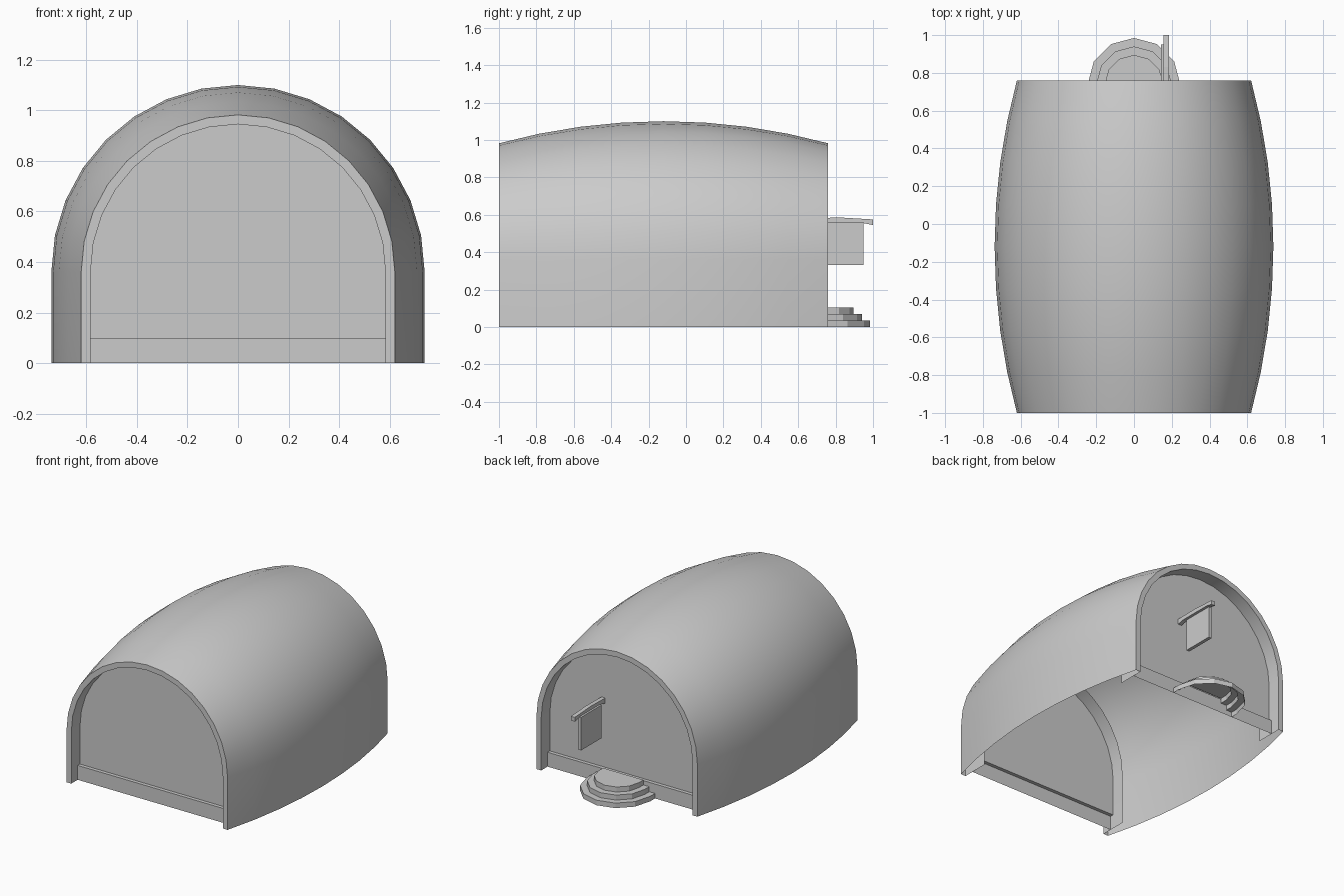
import bpy, math

if "Cube" in bpy.data.objects:
    bpy.data.objects.remove(bpy.data.objects["Cube"])

Z0 = 0.362          # height where the straight walls turn into the arch
Y_FRONT, Y_BACK = -1.0, 0.76


def make(name, verts, faces, smooth=False):
    mesh = bpy.data.meshes.new(name)
    mesh.from_pydata(verts, [], faces)
    mesh.update()
    obj = bpy.data.objects.new(name, mesh)
    bpy.context.collection.objects.link(obj)
    if smooth:
        bpy.ops.object.select_all(action='DESELECT')
        obj.select_set(True)
        bpy.context.view_layer.objects.active = obj
        bpy.ops.object.shade_smooth_by_angle(angle=math.radians(30))
    return obj


def arch(r, y, base=0.0, n=16):
    """Upright walls with a half-round top, running from +x over to -x."""
    pts = [(r, y, base)]
    for k in range(n + 1):
        a = math.pi * k / n
        pts.append((r * math.cos(a), y, Z0 + r * math.sin(a)))
    return pts + [(-r, y, base)]


def loft(name, rings, smooth=False, caps=False):
    n = len(rings[0])
    verts = [p for ring in rings for p in ring]
    faces = [(i * n + j, (i + 1) * n + j, (i + 1) * n + j + 1, i * n + j + 1)
             for i in range(len(rings) - 1) for j in range(n - 1)]
    if caps:
        faces.append(tuple(range((len(rings) - 1) * n, len(rings) * n)))
    return make(name, verts, faces, smooth)


def prism_x(name, profile, x0, x1):
    """Extrude a y-z profile along x."""
    n = len(profile)
    verts = [(x, y, z) for x in (x0, x1) for y, z in profile]
    faces = [tuple(reversed(range(n))), tuple(range(n, 2 * n))]
    faces += [(k, (k + 1) % n, n + (k + 1) % n, n + k) for k in range(n)]
    return make(name, verts, faces)


# Bulging shell skin with a rim and an inner collar at each end
R_END, R_IN, BULGE = 0.62, 0.583, 0.118
half = (Y_BACK - Y_FRONT) / 2
mid = (Y_BACK + Y_FRONT) / 2
big = (half ** 2 + BULGE ** 2) / (2 * BULGE)
sweep = math.asin(half / big)
sections = [(-0.81, R_IN), (Y_FRONT, R_IN)]
for k in range(9):
    a = sweep * (k / 4 - 1)
    sections.append((mid + big * math.sin(a),
                     R_END + BULGE - big * (1 - math.cos(a))))
sections += [(Y_BACK, R_IN), (0.57, R_IN)]
loft("shell", [arch(r, y) for y, r in sections], smooth=True)

# End walls, each with a stepped-out baseboard
for name, y_end, s in (("front", Y_FRONT, 1), ("back", Y_BACK, -1)):
    wall_y, board_y = y_end + 0.095 * s, y_end + 0.07 * s
    pts = arch(R_IN, wall_y, 0.1)
    face = tuple(range(len(pts)))
    make(name + "_wall", pts, [face[::-1] if s > 0 else face][:1])
    r = R_IN
    board = [(-r, board_y, 0), (r, board_y, 0), (r, board_y, 0.1),
             (-r, board_y, 0.1), (r, wall_y, 0.1), (-r, wall_y, 0.1)]
    quads = [(0, 1, 2, 3), (3, 2, 4, 5)]
    if s < 0:
        quads = [q[::-1] for q in quads]
    make(name + "_baseboard", board, quads)

# Rounded doorstep, hollow underneath
step_rings = []
for k, r in enumerate((0.245, 0.2, 0.155)):
    for z in (0.035 * k, 0.035 * (k + 1)):
        ring = [(r, 0.69, z)]
        ring += [(r * math.cos(math.pi * j / 6), 0.74 + r * math.sin(math.pi * j / 6), z)
                 for j in range(7)]
        step_rings.append((ring + [(-r, 0.69, z)])[::-1])
for ring in step_rings:
    ring.reverse()
steps = loft("doorstep", step_rings, caps=True)
steps.data.flip_normals()
steps.data.polygons[-1].flip()

# Hanging sign: bent bar and a plain board
prism_x("sign_bar", [(0.665, 0.545), (0.71, 0.555), (0.95, 0.555), (1.0, 0.545),
                     (1.0, 0.575), (0.83, 0.585), (0.665, 0.582)], 0.156, 0.185)
prism_x("sign_board", [(0.725, 0.33), (0.95, 0.33), (0.95, 0.56), (0.725, 0.56)],
        0.142, 0.166)
